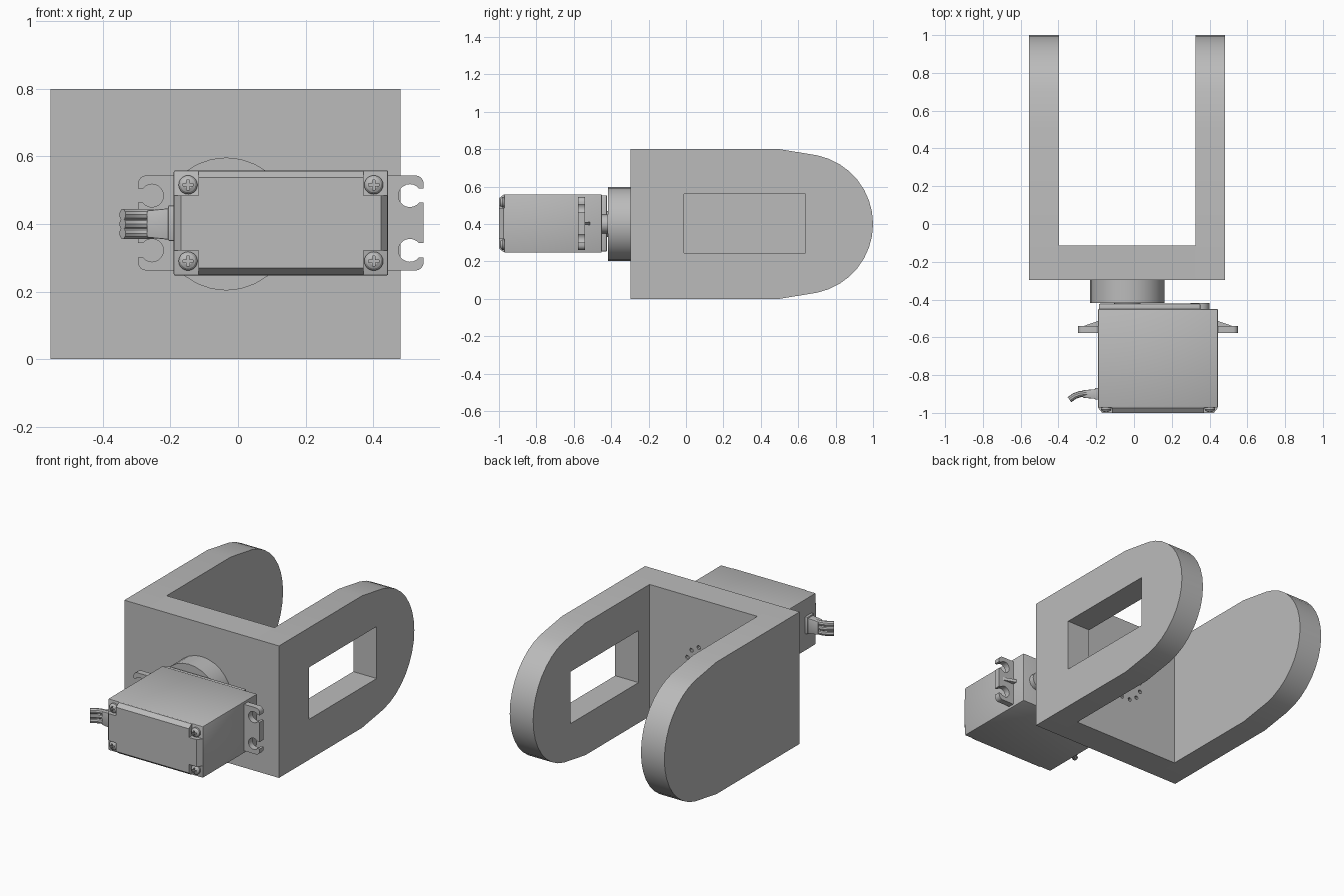
import bpy, bmesh, math
from mathutils import Vector

if "Cube" in bpy.data.objects:
    bpy.data.objects.remove(bpy.data.objects["Cube"], do_unlink=True)

grey = bpy.data.materials.new("plain grey")
grey.use_nodes = True
COLOR = (0.5, 0.5, 0.5, 1)
grey.diffuse_color = COLOR
grey.node_tree.nodes["Principled BSDF"].inputs["Base Color"].default_value = COLOR


def activate(ob):
    bpy.ops.object.select_all(action='DESELECT')
    ob.select_set(True)
    bpy.context.view_layer.objects.active = ob


def loft(name, rings):
    """Skin a solid through matching rings of points, with capped ends."""
    bm = bmesh.new()
    loops = [[bm.verts.new(p) for p in ring] for ring in rings]
    n = len(loops[0])
    for a, b in zip(loops, loops[1:]):
        for i in range(n):
            j = (i + 1) % n
            bm.faces.new((a[i], a[j], b[j], b[i]))
    bm.faces.new(loops[0])
    bm.faces.new(loops[-1])
    bmesh.ops.recalc_face_normals(bm, faces=bm.faces)
    me = bpy.data.meshes.new(name)
    bm.to_mesh(me)
    bm.free()
    me.materials.append(grey)
    ob = bpy.data.objects.new(name, me)
    bpy.context.collection.objects.link(ob)
    return ob


def box(name, x0, x1, y0, y1, z0, z1):
    return loft(name, [[(x0, y, z0), (x1, y, z0), (x1, y, z1), (x0, y, z1)] for y in (y0, y1)])


def ring(x, y, z, r, n):
    return [(x + r * math.cos(math.tau * i / n), y, z + r * math.sin(math.tau * i / n)) for i in range(n)]


def disc(name, x, z, r, y0, y1, n=24):
    return loft(name, [ring(x, y, z, r, n) for y in (y0, y1)])


def cut(ob, cutters):
    for c in cutters:
        activate(ob)
        m = ob.modifiers.new("cut", 'BOOLEAN')
        m.operation, m.solver, m.object = 'DIFFERENCE', 'EXACT', c
        bpy.ops.object.modifier_apply(modifier=m.name)
        bpy.data.objects.remove(c, do_unlink=True)


def soften(ob, width=0, segments=2):
    activate(ob)
    if width:
        m = ob.modifiers.new("bevel", 'BEVEL')
        m.width, m.segments = width, segments
        bpy.ops.object.modifier_apply(modifier=m.name)
    bpy.ops.object.shade_smooth_by_angle(angle=math.radians(25))


# Bracket: two round-ended arms joined by a back plate
profile = [(-0.2, 0), (0.5, 0)]
for i in range(17):
    a = math.radians(-78 + 156 * i / 16)
    profile.append((0.625 + 0.375 * math.cos(a), 0.4 + 0.375 * math.sin(a)))
profile += [(0.5, 0.8), (-0.2, 0.8)]
profile[0], profile[-1] = (-0.296, 0), (-0.296, 0.8)


def arm(name, x0, x1):
    return loft(name, [[(x, y, z) for y, z in profile] for x in (x0, x1)])


left_arm = arm("left_bracket_arm", 0.325, 0.482)
cut(left_arm, [box("window_cutter", 0.2, 0.6, -0.01, 0.64, 0.245, 0.56)])
right_arm = arm("right_bracket_arm", -0.555, -0.398)
for ob in (left_arm, right_arm):
    soften(ob)

HX, HZ = -0.035, 0.4
plate = box("bracket_base_plate", -0.398, 0.325, -0.296, -0.115, 0, 0.8)
holes = []
for i in range(12):
    a = math.radians(14 + 30 * i)
    holes.append(disc("hole_cutter", HX + 0.11 * math.cos(a), HZ + 0.11 * math.sin(a), 0.012, -0.25, 0, 10))
cut(plate, holes)

# Round horn and the output shaft behind it
soften(disc("servo_horn", HX, HZ, 0.197, -0.418, -0.296, 28))
soften(disc("output_shaft", HX, HZ, 0.07, -0.46, -0.41))

# Servo case with raised gear cover
X0, X1, Z0, Z1 = -0.191, 0.445, 0.247, 0.559
soften(box("servo_case", X0, X1, -0.972, -0.45, Z0, Z1), 0.006)
soften(box("gear_cover", X0 + 0.005, 0.352, -0.46, -0.422, Z0 + 0.006, Z1 - 0.006), 0.006)
soften(disc("gear_cover_boss", 0.35, HZ, 0.05, -0.46, -0.418))

# Bottom cover: chamfered edges, corners notched for the screws
NOTCH = 0.074


def cross(y, inset):
    a, b, c, d = X0 + inset, X1 - inset, Z0 + inset, Z1 - inset
    p, q, r, s = X0 + NOTCH, X1 - NOTCH, Z0 + NOTCH, Z1 - NOTCH
    pts = [(p, c), (q, c), (q, r), (b, r), (b, s), (q, s), (q, d), (p, d), (p, s), (a, s), (a, r), (p, r)]
    return [(x, y, z) for x, z in pts]


loft("bottom_cover", [cross(-0.965, 0.002), cross(-0.975, 0.002), cross(-1.0, 0.022)])

# Domed screws with cross slots
for side, sx in (("right", X0 + 0.043), ("left", X1 - 0.043)):
    for level, sz in (("lower", Z0 + 0.043), ("upper", Z1 - 0.043)):
        screw = loft(f"{side}_{level}_screw", [ring(sx, y, sz, r, 20) for y, r in
                     ((-0.965, 0.028), (-0.982, 0.028), (-0.99, 0.022), (-0.995, 0.012))])
        soften(screw)
        cut(screw, [box("slot_cutter", sx - w, sx + w, -1.1, -0.985, sz - h, sz + h)
                    for w, h in ((0.015, 0.004), (0.004, 0.015))])

# Mounting ears with open screw slots and a stiffening rib
for side, s, edge in (("right", -1, X0), ("left", 1, X1)):
    tip = edge + s * 0.105
    xs = sorted((edge - s * 0.02, tip))
    ear = box(f"{side}_mounting_ear", *xs, -0.578, -0.541, 0.262, 0.544)
    activate(ear)
    bm = bmesh.new()
    bm.from_mesh(ear.data)
    corners = [e for e in bm.edges if all(abs(v.co.x - tip) < 1e-4 for v in e.verts)
               and abs(e.verts[0].co.y - e.verts[1].co.y) > 0.01]
    bmesh.ops.bevel(bm, geom=corners, offset=0.025, segments=4, profile=0.5, affect='EDGES')
    bm.to_mesh(ear.data)
    bm.free()
    cutters = []
    for hz in (0.322, 0.484):
        hx = edge + s * 0.064
        cutters.append(disc("ear_hole_cutter", hx, hz, 0.034, -0.7, -0.4, 20))
        cutters.append(box("ear_slot_cutter", *sorted((hx, tip + s * 0.05)), -0.7, -0.4, hz - 0.021, hz + 0.021))
    cut(ear, cutters)
    soften(ear)
    loft(f"{side}_ear_rib", [[(edge - s * 0.01, -0.545, z), (edge + s * 0.09, -0.545, z),
                              (edge - s * 0.01, -0.51, z)] for z in (0.394, 0.412)])

# Cable strain relief, tapering away from the case
soften(box("strain_relief_flange", -0.207, -0.185, -0.93, -0.868, 0.35, 0.455), 0.004)


def section(x, hy, hz):
    return [(x, -0.9 + a * hy, HZ + b * hz) for a, b in ((-1, -1), (1, -1), (1, 1), (-1, 1))]


soften(loft("strain_relief", [section(-0.2, 0.026, 0.047), section(-0.27, 0.02, 0.04)]), 0.004)

# Three bent wires
for i, name in enumerate(("lower_wire", "middle_wire", "upper_wire")):
    cu = bpy.data.curves.new(name, 'CURVE')
    cu.dimensions = '3D'
    cu.bevel_depth, cu.bevel_resolution, cu.use_fill_caps = 0.0165, 3, True
    path = [(-0.25, -0.897), (-0.285, -0.9), (-0.315, -0.911), (-0.342, -0.93)]
    sp = cu.splines.new('POLY')
    sp.points.add(len(path) - 1)
    for p, (x, y) in zip(sp.points, path):
        p.co = (x, y, HZ + (i - 1) * 0.028, 1)
    cu.materials.append(grey)
    ob = bpy.data.objects.new(name, cu)
    bpy.context.collection.objects.link(ob)
    activate(ob)
    bpy.ops.object.convert(target='MESH')
    soften(bpy.context.object)
